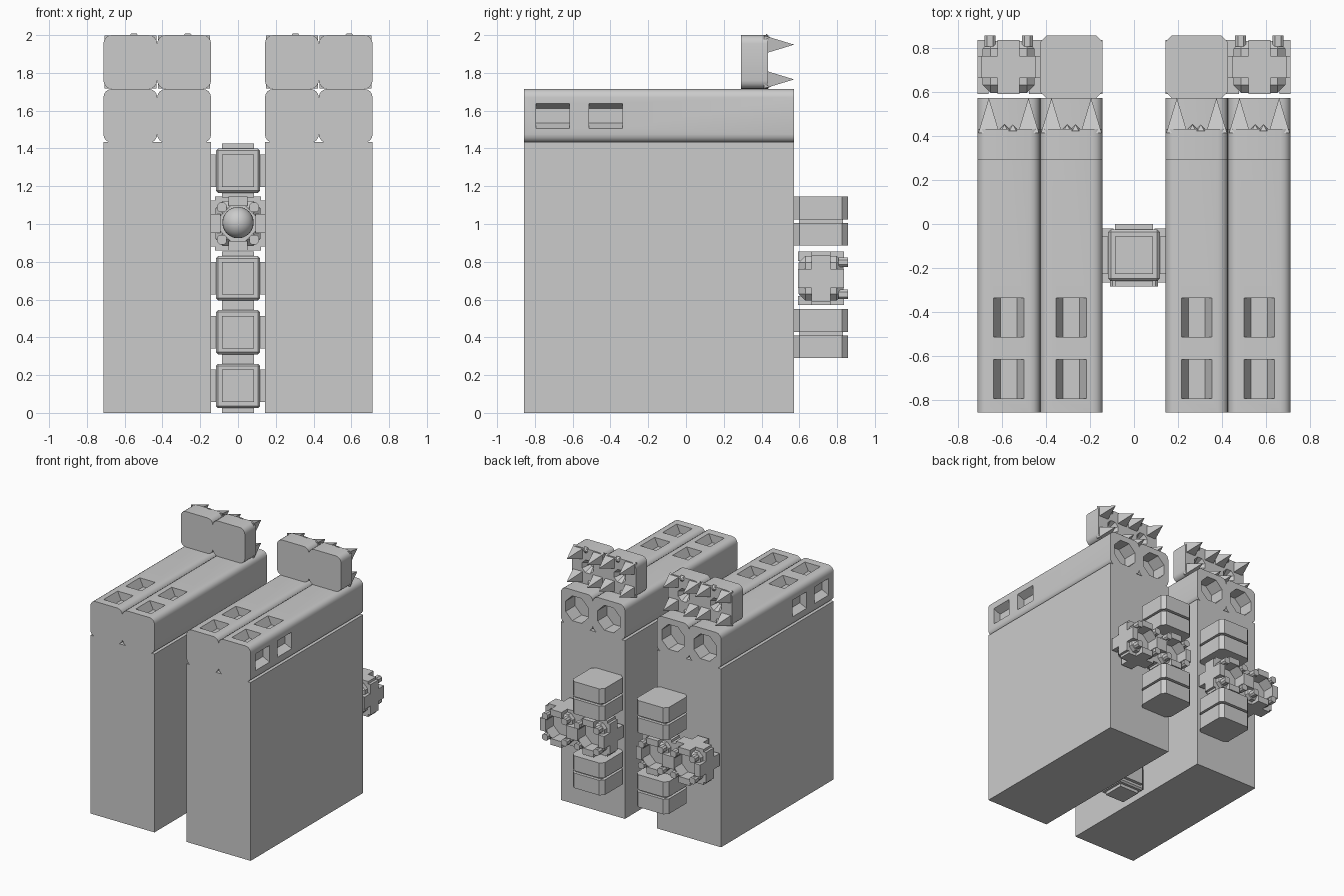
import bpy, bmesh, math
from mathutils import Matrix, Vector

old = bpy.data.objects.get("Cube")
if old:
    bpy.data.objects.remove(old, do_unlink=True)

grey = bpy.data.materials.new("plain_grey")
grey.use_nodes = True
COLOR = (0.6, 0.6, 0.6, 1)
grey.diffuse_color = COLOR
grey.node_tree.nodes["Principled BSDF"].inputs["Base Color"].default_value = COLOR

U = 0.285          # size of one grid cell
H = U / 2
X_IN, X_OUT = U, 2 * U
FRONT, BACK = -0.857, 0.572


def add_box(bm, center, size, bevel=0, axis=None, segments=1):
    """Box, with bevelled edges (only those along axis if given)."""
    part = bmesh.new()
    bmesh.ops.create_cube(part, size=1, matrix=Matrix.Diagonal((*size, 1)))
    if bevel:
        edges = [e for e in part.edges if axis is None
                 or abs((e.verts[0].co - e.verts[1].co)[axis]) > 1e-4]
        bmesh.ops.bevel(part, geom=edges, offset=bevel, segments=segments,
                        profile=0.5, affect='EDGES')
    merge(bm, part, Matrix.Translation(center))


def add_cone(bm, center, direction, r1, r2, depth, sides):
    """Cone or prism centred on a point, flat side up, along a direction."""
    part = bmesh.new()
    bmesh.ops.create_cone(part, cap_ends=True, segments=sides, radius1=r1, radius2=r2,
                          depth=depth, matrix=Matrix.Rotation(math.pi / sides, 4, 'Z'))
    turn = Vector((0, 0, 1)).rotation_difference(Vector(direction)).to_matrix().to_4x4()
    merge(bm, part, Matrix.Translation(center) @ turn)


def merge(bm, part, matrix):
    bmesh.ops.transform(part, matrix=matrix, verts=part.verts)
    mesh = bpy.data.meshes.new("part")
    part.to_mesh(mesh)
    part.free()
    bm.from_mesh(mesh)
    bpy.data.meshes.remove(mesh)


def make(name, bm, cutter=None, smooth=False):
    """Turn a bmesh into an object, cutting away the cutter bmesh."""
    bmesh.ops.recalc_face_normals(bm, faces=bm.faces)
    mesh = bpy.data.meshes.new(name)
    bm.to_mesh(mesh)
    bm.free()
    obj = bpy.data.objects.new(name, mesh)
    bpy.context.collection.objects.link(obj)
    if cutter:
        tool = make(name + "_cutter", cutter)
        tool.hide_render = True
        mod = obj.modifiers.new("cut", 'BOOLEAN')
        mod.object, mod.operation, mod.solver = tool, 'DIFFERENCE', 'EXACT'
        graph = bpy.context.evaluated_depsgraph_get()
        obj.data = bpy.data.meshes.new_from_object(obj.evaluated_get(graph))
        obj.modifiers.clear()
        bpy.data.objects.remove(tool, do_unlink=True)
    obj.data.materials.clear()
    obj.data.materials.append(grey)
    if smooth:
        bpy.ops.object.select_all(action='DESELECT')
        obj.select_set(True)
        bpy.context.view_layer.objects.active = obj
        bpy.ops.object.shade_smooth_by_angle(angle=math.radians(35))
    return obj


def add_pocket(bm, center, direction):
    """Window pocket whose two long walls slope to a flat floor."""
    part = bmesh.new()
    bmesh.ops.create_cube(part, size=1, matrix=Matrix.Diagonal((0.19, 0.178, 0.12, 1)))
    for v in part.verts:
        if v.co.z < 0:
            v.co.x *= 0.4
    # keep the walls upright above the surface
    bmesh.ops.translate(part, verts=part.verts, vec=(0, 0, 0.0))
    turn = Matrix.Rotation(math.pi / 2 if direction[0] else 0, 4, 'Y')
    if direction[0] < 0:
        turn = Matrix.Rotation(-math.pi / 2, 4, 'Y')
    merge(bm, part, Matrix.Translation(center) @ turn)


def beam(name, x, outer):
    bm, cut = bmesh.new(), bmesh.new()
    z = 5.5 * U
    add_box(bm, (x, (FRONT + BACK) / 2, z + 0.005), (U, BACK - FRONT, U), 0.045, 1, 4)
    add_cone(cut, (x, BACK, z), (0, 1, 0), 0.108, 0.108, 0.24, 8)
    for y in (-0.705, -0.425):
        add_pocket(cut, (x, y, z + H), (0, 0, 1))
        if outer:
            add_pocket(cut, (x + outer * H, y, z + 0.005), (outer, 0, 0))
    make(name, bm, cut, True)


def spiked_block(name, x):
    bm, cut = bmesh.new(), bmesh.new()
    z, face = 6.5 * U + 0.005, 0.433
    add_box(bm, (x, 0.362, z), (U, 0.142, U), 0.045, 1, 4)
    add_cone(cut, (x, face, z), (0, 1, 0), 0.02, 0.09, 0.12, 8)
    make(name, bm, cut, True)
    # four spikes and the small nubs between them
    bm = bmesh.new()
    for i in (-1, 1):
        add_cone(bm, (x + i * 0.019, face + 0.005, z + i * 0.125), (0, 1, 0), 0.03, 0, 0.03, 6)
        for j in (-1, 1):
            part = bmesh.new()
            bmesh.ops.create_cone(part, cap_ends=True, segments=4, radius1=0.068, radius2=0,
                                  depth=0.16, matrix=Matrix.Rotation(math.pi / 4, 4, 'Z'))
            merge(bm, part, Matrix.Translation((x + i * 0.09, face + 0.06, z + j * 0.092))
                  @ Matrix.Rotation(-math.pi / 2, 4, 'X'))
    make(name + "_spikes", bm)


def socket_cell(name, center, facing):
    """Bevelled cube with raised crosses and an octagonal socket on one side."""
    c = Vector(center)
    bm, cut = bmesh.new(), bmesh.new()
    add_box(bm, c, (0.236, 0.236, 0.236), 0.035)
    add_cone(cut, c + Vector((0, facing * 0.1, 0)), (0, 1, 0), 0.1, 0.1, 0.16, 8)
    make(name, bm, cut)
    bm = bmesh.new()
    # raised crosses on the four sides around the socket
    for axis in (0, 2):
        for sign in (-1, 1):
            for long_axis in (1, 2 - axis):
                size = [0.1] * 3
                size[axis], size[long_axis] = 0.05, 0.245
                off = Vector()
                off[axis] = sign * (H - 0.025)
                add_box(bm, c + off, size)
    # teeth at the corners of the socket
    for i in (-1, 1):
        for j in (-1, 1):
            add_box(bm, c + Vector((i * 0.085, facing * 0.1175, j * 0.085)),
                    (0.05, 0.05, 0.05), 0.012, 1)
    make(name + "_crosses", bm)


def banded_block(name, x, z):
    bm = bmesh.new()
    y = BACK + H
    for i in (-1, 1):
        add_box(bm, (x, y, z + i * 0.0695), (U, U, 0.121), 0.03, 2)
    add_box(bm, (x, y, z), (U - 0.05, U - 0.05, 0.05))
    make(name, bm)


def column_cell(name, z):
    """Cube with a square boss on each side."""
    bm = bmesh.new()
    c = (0, -H, z)
    add_box(bm, c, (0.235, 0.235, 0.235), 0.012)
    for axis in range(3):
        size = [0.172] * 3
        size[axis] = U
        add_box(bm, c, size)
    make(name, bm)


# Two mirrored halves
for side, s in (("left", 1), ("right", -1)):
    bm = bmesh.new()
    add_box(bm, (s * 1.5 * U, (FRONT + BACK) / 2, 2.5 * U + 0.004), (2 * U, BACK - FRONT, 5 * U + 0.008))
    make(side + "_slab", bm)
    for place, x, outer in (("inner", X_IN, 0), ("outer", X_OUT, s)):
        beam(f"{side}_{place}_beam", s * x, outer)
        spiked_block(f"{side}_{place}_spiked_block", s * x)
        socket_cell(f"{side}_{place}_socket", (s * x, BACK + H, 2.5 * U), 1)
    banded_block(side + "_upper_block", s * X_IN, 3.5 * U + 0.018)
    banded_block(side + "_lower_block", s * X_IN, 1.5 * U - 0.008)

# Middle column, with a ball joint in the fourth cell
for i in (0, 1, 2, 4):
    column_cell(f"column_cell_{i + 1}", (i + 0.5) * U)
socket_cell("column_socket", (0, -H, 3.5 * U + 0.005), -1)
bm = bmesh.new()
bmesh.ops.create_uvsphere(bm, u_segments=24, v_segments=16, radius=0.083,
                          matrix=Matrix.Translation((0, -H - 0.06, 3.5 * U + 0.01)))
make("column_ball", bm, smooth=True)
